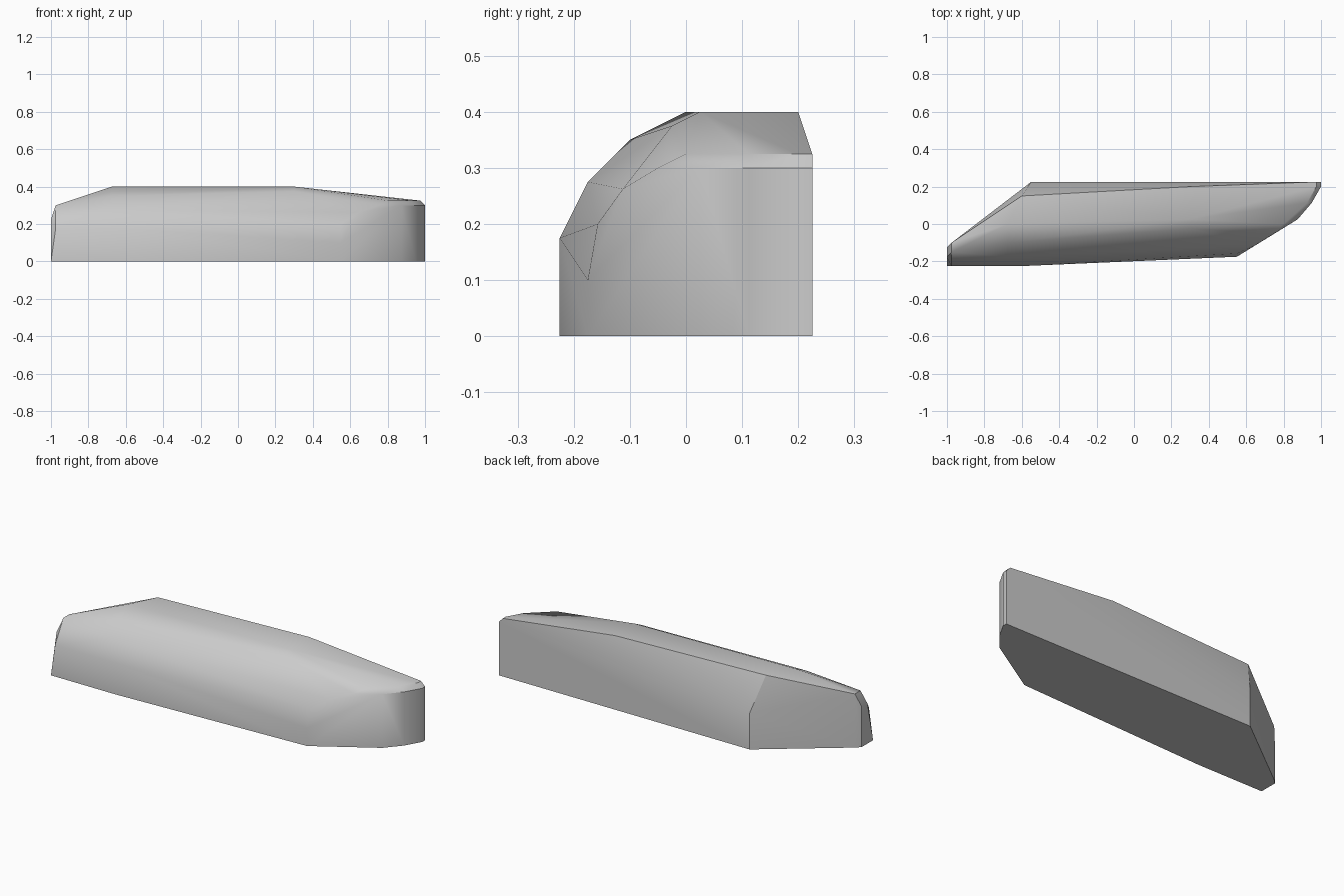
import bpy, bmesh, math

default = bpy.data.objects.get("Cube")
if default:
    bpy.data.objects.remove(default, do_unlink=True)

UNIT = 1 / 40  # all outlines are laid out on a grid of this size

material = bpy.data.materials.new("light_grey")
material.use_nodes = True
grey = (0.6, 0.6, 0.6, 1)
material.diffuse_color = grey
material.node_tree.nodes["Principled BSDF"].inputs["Base Color"].default_value = grey


def section(x, profile):
    """Cross-section (y, z) standing at one station along the length."""
    return [(x, y, z) for y, z in profile]


def outline(z, path):
    """Horizontal outline (x, y) lying at one height."""
    return [(x, y, z) for x, y in path]


# Slanted left end
points = outline(0, [(-40, -9), (-40, -5), (-39, -4), (-22, 9)])
points += section(-40, [(-7, 9), (-5, 9)])
points += section(-39, [(-9, 7), (-6, 12), (-4, 12)])
points += section(-24, [(-9, 0), (-9, 7), (6, 16)])

# Rounded front shoulder, narrowing toward the nose
points += section(-27, [(-7, 11), (-4, 14), (0, 16)])
points += section(12, [(-7, 7), (-5, 11), (-1, 15), (1, 16), (8, 16)])
points += section(22, [(-7, 0), (-7, 4), (-6.3, 8)])

# Upright back wall
points += [(-22, 9, 8), (39, 9, 13)]

# Curved nose wall with a small bevel along its top
nose = [(35, 1), (38, 4.5), (40, 8), (40, 9)]
points += outline(0, nose) + outline(12, nose)
points += [(26, -4.5, 10.5), (30, -2, 12)]
points += outline(13, [(32, 0), (37, 4.5), (39, 8)])

# Skin the outlines into one closed shell
bm = bmesh.new()
for point in points:
    bm.verts.new([c * UNIT for c in point])
hull = bmesh.ops.convex_hull(bm, input=bm.verts[:])
unused = {g for g in hull["geom_interior"] + hull["geom_unused"]
          if isinstance(g, bmesh.types.BMVert)}
bmesh.ops.delete(bm, geom=list(unused), context="VERTS")
bmesh.ops.dissolve_limit(bm, angle_limit=math.radians(1),
                         verts=bm.verts[:], edges=bm.edges[:])
bmesh.ops.recalc_face_normals(bm, faces=bm.faces[:])

mesh = bpy.data.meshes.new("contoured_body")
bm.to_mesh(mesh)
bm.free()
mesh.materials.append(material)
body = bpy.data.objects.new("contoured_body", mesh)
bpy.context.collection.objects.link(body)

bpy.ops.object.select_all(action="DESELECT")
body.select_set(True)
bpy.context.view_layer.objects.active = body
bpy.ops.object.shade_smooth_by_angle(angle=math.radians(32))
